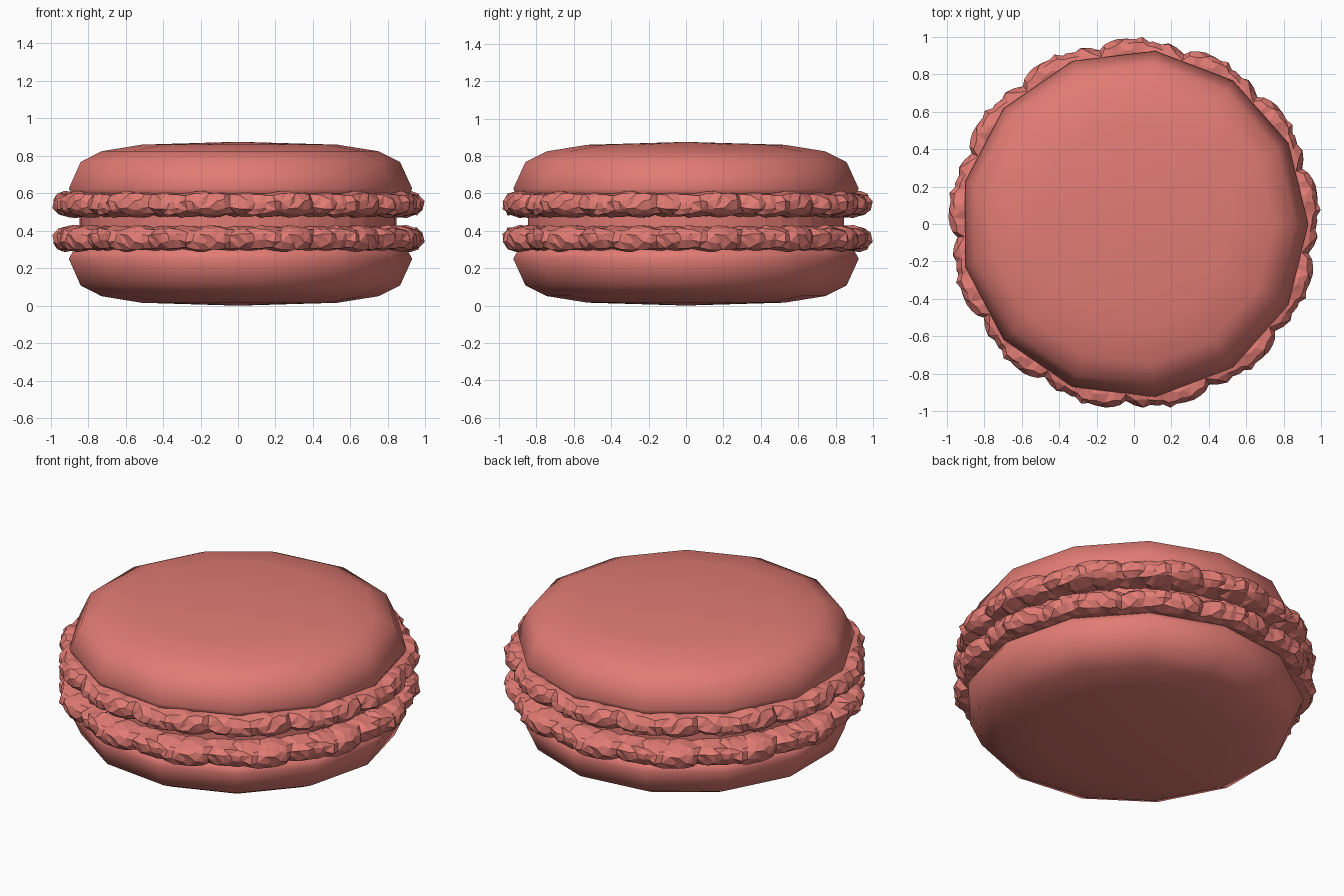
import bpy, bmesh, math, random

if "Cube" in bpy.data.objects:
    bpy.data.objects.remove(bpy.data.objects["Cube"], do_unlink=True)

SIDES = 13          # shell facets, and repeated ruffle pieces
PIECE_STEPS = 12    # columns of facets in one ruffle piece
MID = 0.4375        # mirror height of the two shells

pink = bpy.data.materials.new("raspberry pink")
pink.use_nodes = True
pink.diffuse_color = (0.76, 0.2, 0.175, 1)
pink.node_tree.nodes["Principled BSDF"].inputs["Base Color"].default_value = pink.diffuse_color


def finish(name, bm, smooth):
    bmesh.ops.recalc_face_normals(bm, faces=bm.faces)
    for f in bm.faces:
        f.smooth = smooth
    mesh = bpy.data.meshes.new(name)
    bm.to_mesh(mesh)
    bm.free()
    mesh.materials.append(pink)
    obj = bpy.data.objects.new(name, mesh)
    bpy.context.collection.objects.link(obj)
    return obj


def ring_verts(bm, radius, z, count):
    return [bm.verts.new((radius * math.cos(a), radius * math.sin(a), z))
            for a in (math.tau * i / count for i in range(count))]


def bridge(bm, a, b):
    n = len(a)
    for i in range(n):
        j = (i + 1) % n
        bm.faces.new((a[i], a[j], b[j], b[i]))


def shell(name, side):
    # Domed biscuit, profile measured away from the middle height
    profile = [(0.84, 0.1), (0.91, 0.15), (0.93, 0.188), (0.865, 0.33),
               (0.75, 0.387), (0.53, 0.422)]
    bm = bmesh.new()
    rings = [ring_verts(bm, r, MID + side * h, SIDES) for r, h in profile]
    for a, b in zip(rings, rings[1:]):
        bridge(bm, a, b)
    tip = bm.verts.new((0, 0, MID + side * 0.4375))
    last = rings[-1]
    for i in range(SIDES):
        bm.faces.new((last[i], last[(i + 1) % SIDES], tip))
    bm.faces.new(rings[0])
    return finish(name, bm, True)


def ruffle(name, z, side):
    # Crumbly foot: one rough piece repeated around the rim
    rng = random.Random(7)
    section = [(0.80, 0.055), (0.91, 0.067), (0.955, 0.055), (0.98, 0.02),
               (0.98, -0.02), (0.95, -0.048), (0.89, -0.063), (0.80, -0.063)]
    piece = []
    for s in range(PIECE_STEPS):
        bulge = 0.04 * math.sin(math.pi * s / PIECE_STEPS) ** 0.7 - 0.033
        piece.append([(r + bulge + rng.uniform(-0.014, 0.014),
                       h + rng.uniform(-0.01, 0.01),
                       rng.uniform(-0.35, 0.35)) for r, h in section])
    bm = bmesh.new()
    columns = []
    start = math.radians(-92)
    step = math.tau / (SIDES * PIECE_STEPS)
    for i in range(SIDES * PIECE_STEPS):
        column = []
        for r, h, shift in piece[i % PIECE_STEPS]:
            a = start + (i + shift) * step
            column.append(bm.verts.new((r * math.cos(a), r * math.sin(a), z + side * h)))
        columns.append(column)
    for i, column in enumerate(columns):
        bridge(bm, column, columns[(i + 1) % len(columns)])
    bmesh.ops.triangulate(bm, faces=bm.faces)
    return finish(name, bm, False)


def filling():
    bm = bmesh.new()
    bmesh.ops.create_cone(bm, cap_ends=True, segments=48, radius1=0.845,
                          radius2=0.845, depth=0.2)
    bmesh.ops.translate(bm, verts=bm.verts, vec=(0, 0, 0.448))
    return finish("cream_filling", bm, False)


shell("top_shell", 1)
shell("bottom_shell", -1)
ruffle("top_ruffle", 0.539, 1)
ruffle("bottom_ruffle", 0.36, -1)
filling()
